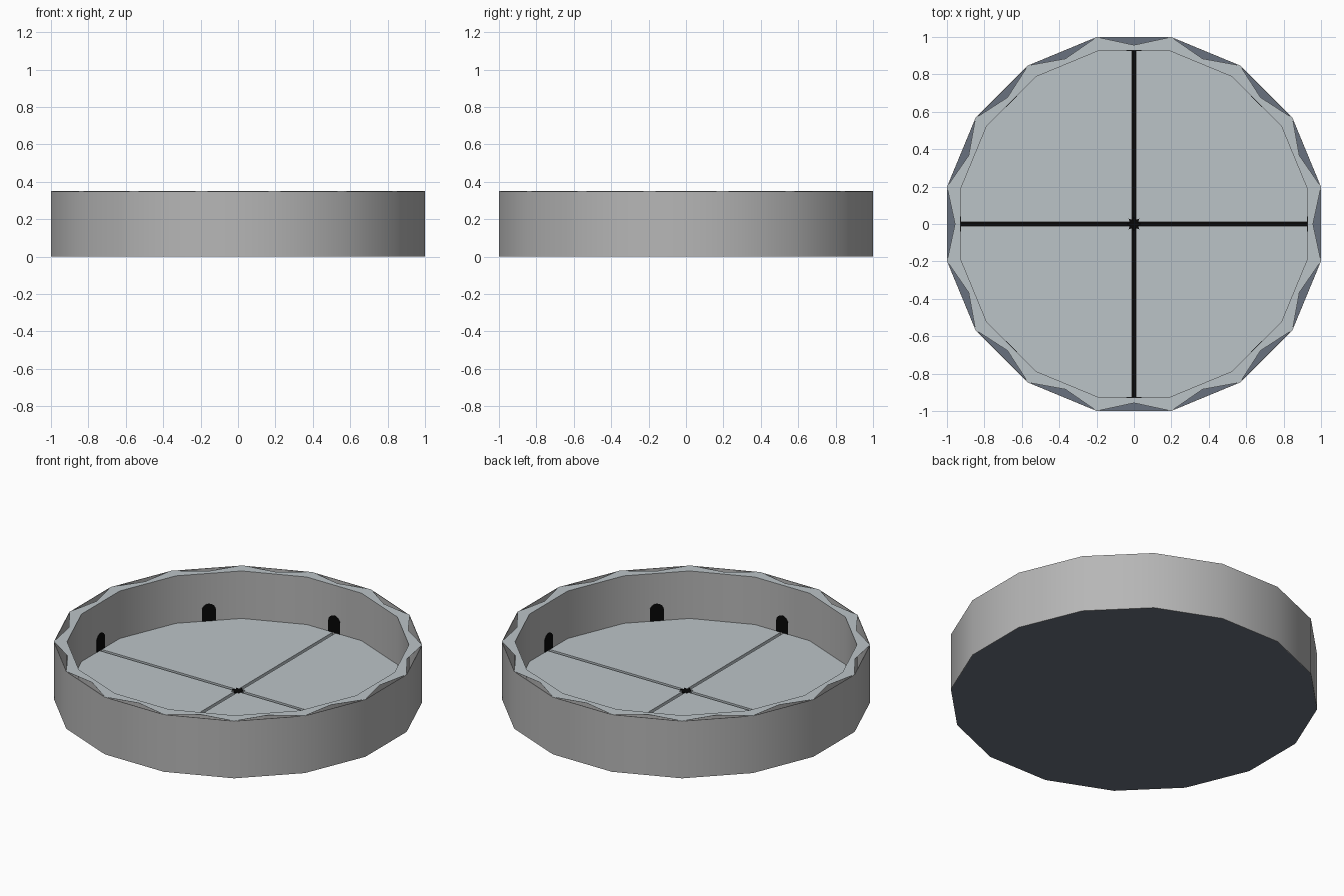
import bpy, bmesh, math
from mathutils import Matrix

if "Cube" in bpy.data.objects:
    bpy.data.objects.remove(bpy.data.objects["Cube"])

SIDES = 16
STEP = 2 * math.pi / SIDES
HEIGHT, FLOOR_Z = 0.35, 0.06
OUTER, INNER, NOTCH = 1.0, 0.928, 0.957   # distances to the middle of a side
GAP = 0.01                                # half width of the floor slots


def material(name, rgb):
    m = bpy.data.materials.new(name)
    m.diffuse_color = (*rgb, 1)
    m.use_nodes = True
    m.node_tree.nodes["Principled BSDF"].inputs["Base Color"].default_value = m.diffuse_color
    return m


GREY = material("wall_grey", (0.47, 0.47, 0.47))
PALE = material("pale_blue_grey", (0.50, 0.55, 0.575))
SLATE = material("slate", (0.14, 0.165, 0.21))
BLACK = material("black", (0.002, 0.002, 0.002))


def corner(apothem, i):
    r, a = apothem / math.cos(STEP / 2), (i + 0.5) * STEP
    return (r * math.cos(a), r * math.sin(a))


def polygon(apothem):
    return [corner(apothem, i) for i in range(SIDES)]


def finish(name, bm, mat, smooth=False):
    bmesh.ops.recalc_face_normals(bm, faces=bm.faces)
    mesh = bpy.data.meshes.new(name)
    bm.to_mesh(mesh)
    bm.free()
    mesh.materials.append(mat)
    ob = bpy.data.objects.new(name, mesh)
    bpy.context.collection.objects.link(ob)
    if smooth:
        bpy.ops.object.select_all(action='DESELECT')
        ob.select_set(True)
        bpy.context.view_layer.objects.active = ob
        bpy.ops.object.shade_smooth_by_angle(angle=math.radians(30))
    return ob


def add_prism(bm, points, z0, z1, matrix=Matrix()):
    low = [bm.verts.new(matrix @ Matrix.Translation((x, y, z0)).to_translation()) for x, y in points]
    high = [bm.verts.new(matrix @ Matrix.Translation((x, y, z1)).to_translation()) for x, y in points]
    bm.faces.new(low[::-1])
    bm.faces.new(high)
    n = len(points)
    for i in range(n):
        j = (i + 1) % n
        bm.faces.new((low[i], low[j], high[j], high[i]))


def thin_wall(name, outside, inside, z0, z1):
    bm = bmesh.new()
    loops = [[bm.verts.new((x, y, z)) for x, y in polygon(r)]
             for r, z in ((outside, z0), (outside, z1), (inside, z1), (inside, z0))]
    for k in range(4):
        a, b = loops[k], loops[(k + 1) % 4]
        for i in range(SIDES):
            j = (i + 1) % SIDES
            bm.faces.new((a[i], a[j], b[j], b[i]))
    return finish(name, bm, GREY, smooth=True)


# Hollow double wall
thin_wall("outer_wall", OUTER, OUTER - 0.003, 0, HEIGHT - 0.001)
thin_wall("inner_wall", INNER + 0.003, INNER, 0.005, HEIGHT - 0.001)

# Base plate, visible through the notches of the rim
bm = bmesh.new()
add_prism(bm, polygon(OUTER - 0.003), 0, 0.005)
finish("base", bm, SLATE)

# Flat rim with a triangular notch in the middle of each outer side
bm = bmesh.new()
for i in range(SIDES):
    a = (i + 1) * STEP
    notch = (NOTCH * math.cos(a), NOTCH * math.sin(a))
    outline = [corner(OUTER, i), notch, corner(OUTER, i + 1), corner(INNER, i + 1), corner(INNER, i)]
    bm.faces.new([bm.verts.new((x, y, HEIGHT)) for x, y in outline])
bmesh.ops.remove_doubles(bm, verts=bm.verts, dist=1e-5)
bmesh.ops.solidify(bm, geom=bm.faces[:], thickness=0.001)
bm.normal_update()
top = max(v.co.z for v in bm.verts)
bmesh.ops.translate(bm, verts=bm.verts, vec=(0, 0, HEIGHT - top))
finish("rim", bm, PALE)

# Floor in four quarters, leaving a narrow cross-shaped slot
quarter = [(GAP, GAP), (INNER, GAP)] + [corner(INNER, i) for i in range(4)] + [(GAP, INNER)]
bm = bmesh.new()
for q in range(4):
    add_prism(bm, quarter, 0.02, FLOOR_Z, Matrix.Rotation(q * math.pi / 2, 4, 'Z'))
finish("floor", bm, PALE)

# Dark bottom of the slots
bm = bmesh.new()
for q in range(2):
    add_prism(bm, [(-INNER, -GAP), (INNER, -GAP), (INNER, GAP), (-INNER, GAP)],
              0.025 + q * 0.001, 0.03 + q * 0.001, Matrix.Rotation(q * math.pi / 2, 4, 'Z'))
finish("floor_slots", bm, BLACK)

# Small star-shaped drain in the centre
bm = bmesh.new()
star = [((0.04, 0.024)[i % 2] * math.cos(i * STEP), (0.04, 0.024)[i % 2] * math.sin(i * STEP))
        for i in range(SIDES)]
add_prism(bm, star, FLOOR_Z - 0.002, FLOOR_Z + 0.001)
finish("centre_drain", bm, BLACK)

# Eight arched openings around the inner wall
arch = [(-0.04, FLOOR_Z), (0.04, FLOOR_Z)]
arch += [(0.04 * math.cos(k * math.pi / 8), 0.125 + 0.04 * math.sin(k * math.pi / 8)) for k in range(9)]
stand = Matrix(((0, 0, 1, 0), (1, 0, 0, 0), (0, 1, 0, 0), (0, 0, 0, 1)))
bm = bmesh.new()
for k in range(8):
    add_prism(bm, arch, INNER - 0.002, INNER + 0.001, Matrix.Rotation(k * math.pi / 4, 4, 'Z') @ stand)
finish("wall_arches", bm, BLACK)
